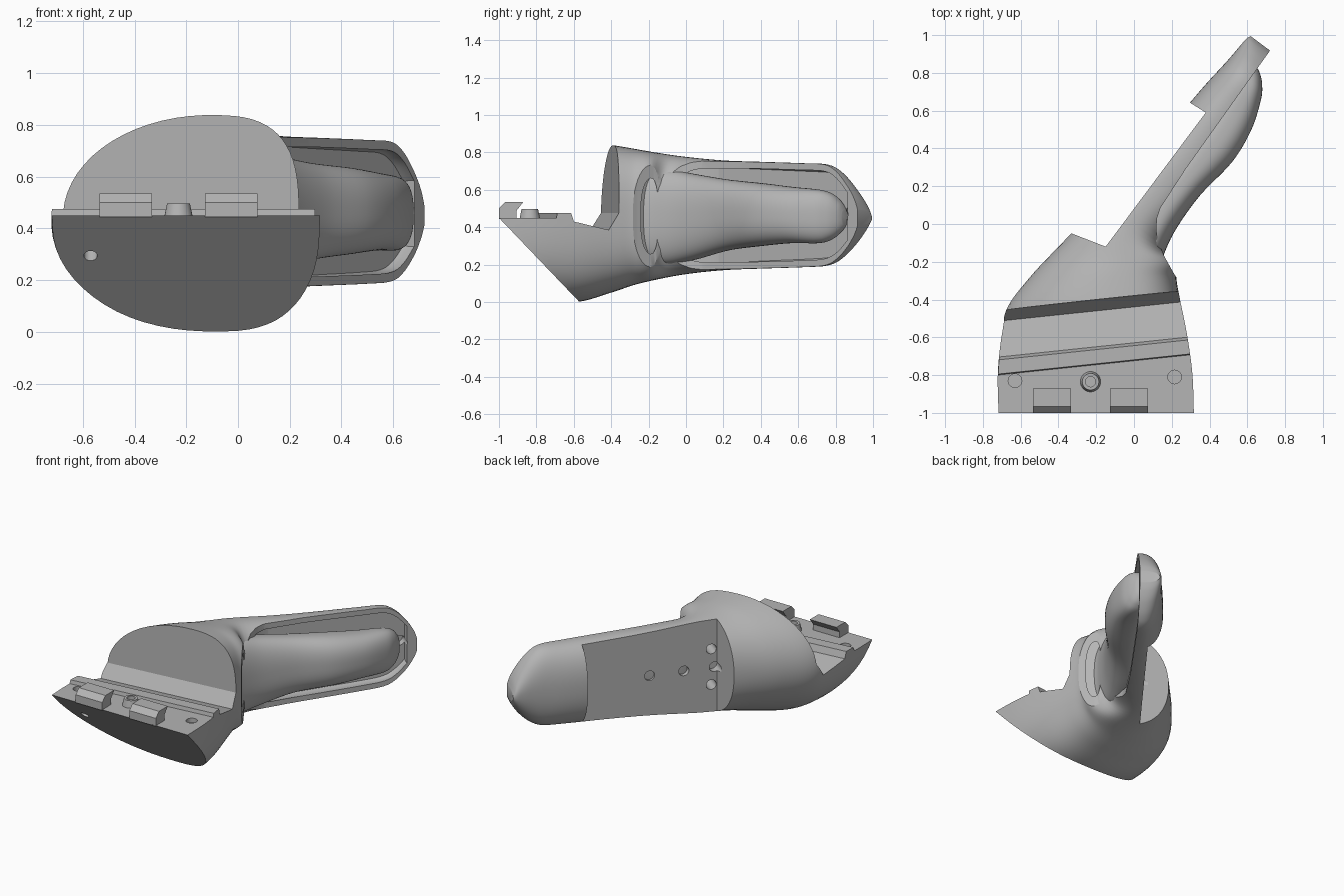
import bpy, bmesh, math
from mathutils import Vector, Matrix

if "Cube" in bpy.data.objects:
    bpy.data.objects.remove(bpy.data.objects["Cube"])

grey = bpy.data.materials.new("plain grey")
grey.use_nodes = True
COLOUR = (0.46, 0.46, 0.46, 1)
grey.diffuse_color = COLOUR
grey.node_tree.nodes["Principled BSDF"].inputs["Base Color"].default_value = COLOUR

# Handle axis and the direction the grip faces, seen from above
U = Vector((0.598, 0.801))
N = Vector((0.801, -0.598))


def st(s, t):
    return U * s + N * t


def finish(name, bm):
    bmesh.ops.recalc_face_normals(bm, faces=bm.faces)
    mesh = bpy.data.meshes.new(name)
    bm.to_mesh(mesh)
    bm.free()
    mesh.materials.append(grey)
    ob = bpy.data.objects.new(name, mesh)
    bpy.context.collection.objects.link(ob)
    return ob


def catmull(a, b, c, d, t):
    return [0.5 * (2 * q + (r - p) * t + (2 * p - 5 * q + 4 * r - s) * t * t
                   + (3 * q - p - 3 * r + s) * t ** 3) for p, q, r, s in zip(a, b, c, d)]


def loft(name, rows, steps=6, sides=64):
    """Rows: left xy, right xy, bottom, top, apex fraction, left and right roundness."""
    rows = [(*l, *r, *rest) for l, r, *rest in rows]
    last = len(rows) - 1
    dense = [catmull(rows[max(i - 1, 0)], rows[i], rows[i + 1], rows[min(i + 2, last)], k / steps)
             for i in range(last) for k in range(steps)] + [rows[-1]]
    bm = bmesh.new()
    rings = []
    for lx, ly, rx, ry, zb, zt, f, pl, pr in dense:
        left, right = Vector((lx, ly)), Vector((rx, ry))
        mid = left.lerp(right, f)
        ring = []
        for k in range(sides):
            a = 2 * math.pi * (k + 0.5) / sides
            c, s = math.cos(a), math.sin(a)
            p = pr if c > 0 else pl
            xy = mid + ((right if c > 0 else left) - mid) * abs(c) ** (2 / p)
            z = (zb + zt) / 2 + math.copysign(abs(s) ** (2 / p), s) * (zt - zb) / 2
            ring.append(bm.verts.new((*xy, z)))
        rings.append(ring)
    for a, b in zip(rings, rings[1:]):
        for k in range(sides):
            j = (k + 1) % sides
            bm.faces.new((a[k], a[j], b[j], b[k]))
    bm.faces.new(rings[0])
    bm.faces.new(rings[-1])
    return finish(name, bm)


def prism(name, low, high):
    bm = bmesh.new()
    a = [bm.verts.new(p) for p in low]
    b = [bm.verts.new(p) for p in high]
    bm.faces.new(a)
    bm.faces.new(b)
    for k in range(len(a)):
        j = (k + 1) % len(a)
        bm.faces.new((a[k], a[j], b[j], b[k]))
    return finish(name, bm)


def plan_prism(name, pts):
    return prism(name, [(*p, -0.5) for p in pts], [(*p, 1.5) for p in pts])


def side_prism(name, pts, x0, x1, skew=0.0):
    row = lambda x: [(x, y + skew * (x + 0.2), z) for y, z in pts]
    return prism(name, row(x0), row(x1))


def rod(name, start, end, r0, r1=None):
    start, end = Vector(start), Vector(end)
    d = end - start
    bm = bmesh.new()
    m = Matrix.Translation((start + end) / 2) @ d.to_track_quat("Z", "Y").to_matrix().to_4x4()
    bmesh.ops.create_cone(bm, cap_ends=True, segments=32, radius1=r0, radius2=r1 or r0,
                          depth=d.length, matrix=m)
    return finish(name, bm)


def boolean(ob, cutter, operation="DIFFERENCE"):
    mod = ob.modifiers.new("cut", "BOOLEAN")
    mod.object, mod.operation, mod.solver = cutter, operation, "EXACT"
    bpy.context.view_layer.objects.active = ob
    bpy.ops.object.modifier_apply(modifier="cut")
    bpy.data.objects.remove(cutter)


def smooth(ob, angle=28):
    bpy.ops.object.select_all(action="DESELECT")
    ob.select_set(True)
    bpy.context.view_layer.objects.active = ob
    bpy.ops.object.shade_smooth_by_angle(angle=math.radians(angle))


# Outer form: wide head flowing into the slim handle
head = [((-0.715, -1.05), (0.318, -1.05), 0, 0.87, 0.62, 2.1, 2.8),
        ((-0.722, -0.8), (0.31, -0.8), 0, 0.87, 0.62, 2.1, 2.8),
        ((-0.70, -0.58), (0.28, -0.58), 0.0, 0.865, 0.62, 2.1, 2.8),
        ((-0.67, -0.44), (0.24, -0.38), 0.05, 0.84, 0.62, 2, 2.9),
        ((-0.55, -0.28), (0.225, -0.28), 0.09, 0.82, 0.6, 2, 2.9),
        ((-0.40, -0.12), (0.24, -0.2), 0.118, 0.80, 0.58, 2.1, 2.7)]
handle = [(st(s, a), st(s, b), zb, zt, 0.5, 2.3, 2.3) for s, a, b, zb, zt in (
    (0, -0.205, 0.2, 0.15, 0.775), (0.25, -0.185, 0.2, 0.17, 0.757),
    (0.5, -0.16, 0.2, 0.178, 0.75), (0.8, -0.14, 0.18, 0.186, 0.742),
    (0.95, -0.125, 0.16, 0.195, 0.735), (1.03, -0.118, 0.15, 0.23, 0.695),
    (1.1, -0.114, 0.14, 0.295, 0.62), (1.145, -0.11, 0.13, 0.36, 0.55),
    (1.167, -0.10, 0.12, 0.41, 0.49))]
shell = loft("body_shell", head + handle)

# Skewed mating step with ridge, sloping shelf and end wall
boolean(shell, side_prism("step_cutter", [
    (-1.4, 0.45), (-0.745, 0.45), (-0.74, 0.475), (-0.665, 0.475), (-0.65, 0.43),
    (-0.46, 0.385), (-0.405, 0.475), (-0.395, 1.2), (-1.4, 1.2)], -1.2, 0.9, 0.105))
# Slanted front face
boolean(shell, side_prism("front_cutter", [
    (-1.0096, 0.46), (-1.5, 0.46), (-1.5, -0.3), (-0.283, -0.3)], -1.2, 0.9))
# Flat cover seat on the back of the handle
boolean(shell, plan_prism("seat_cutter", [
    (-0.15, -0.12), (0.38, 0.59), (0.22, 0.69), (-0.1, 0.9), (-0.6, 0.055)]))
# Rim of the grip opening
boolean(shell, plan_prism("rim_cutter", [
    (0.26, -0.34), (0.21, -0.26), (0.16, -0.17), (0.128, -0.09), (0.118, -0.03), (0.122, 0.03),
    (0.14, 0.085), st(0.4, 0.045), st(1.3, 0.025), (1.4, 1.0), (1.4, -0.34)]))


# Recess inside the rim
def inset(row, d):
    l, r, zb, zt, *rest = row
    l, r = Vector(l), Vector(r)
    v = (r - l).normalized() * d
    return (l + v, r - v, zb + d, zt - d, *rest)


recess = loft("recess_cutter", [inset(r, 0.035) for r in (head + handle)[2:-2]])
boolean(recess, plan_prism("depth_cutter", [
    (0.27, -0.37), (0.18, -0.27), (0.10, -0.18), (0.06, -0.09), (0.05, 0.0), (0.062, 0.06),
    st(0.2, -0.02), st(1.3, -0.022), (1.4, 1.0), (1.4, -0.37)]), "INTERSECT")
boolean(shell, recess)

# Screw holes through the seat and the handle end
for s, z, t0, t1 in ((-0.15, 0.575, -0.1, 0.26), (-0.15, 0.33, -0.1, 0.26),
                     (-0.17, 0.45, -0.1, 0.0), (0.03, 0.45, -0.1, 0.0),
                     (0.255, 0.45, -0.1, 0.0), (1.07, 0.47, -0.07, 0.1)):
    boolean(shell, rod("hole_cutter", (*st(s, t0), z), (*st(s, t1), z), 0.033))
# Locating holes on the deck and one in the front face
for x, y in ((-0.63, -0.83), (0.215, -0.81)):
    boolean(shell, rod("hole_cutter", (x, y, 0.42), (x, y, 0.5), 0.036))
boolean(shell, rod("hole_cutter", (-0.57, -0.92, 0.22), (-0.57, -0.79, 0.36), 0.026))
smooth(shell)

# Bulging grip insert
grip = loft("grip_insert", [((-0.02, -0.2), (0.14, -0.24), 0.23, 0.68, 0.5, 2.5, 2.5)] + [
    (st(s, a), st(s, b), zb, zt, 0.5, 2.5, 2.5) for s, a, b, zb, zt in (
        (-0.04, 0.0, 0.225, 0.2, 0.71), (0.11, -0.03, 0.195, 0.225, 0.685),
        (0.33, -0.035, 0.19, 0.275, 0.655), (0.575, -0.035, 0.22, 0.30, 0.635),
        (0.77, -0.035, 0.2, 0.315, 0.615), (0.93, -0.035, 0.145, 0.315, 0.60),
        (1.0, -0.035, 0.10, 0.34, 0.575), (1.04, -0.035, 0.055, 0.38, 0.53),
        (1.055, -0.035, 0.02, 0.41, 0.49))])
smooth(grip, 40)

# Two hook blocks on the front edge
for name, x in (("right_hook", -0.535), ("left_hook", -0.127)):
    side_prism(name, [(-1, 0.445), (-1, 0.5), (-0.965, 0.535), (-0.87, 0.535),
                      (-0.905, 0.49), (-0.905, 0.445)], x, x + 0.202)

# Hollow tapered boss
boss = rod("deck_boss", (-0.23, -0.835, 0.44), (-0.23, -0.835, 0.497), 0.056, 0.044)
boolean(boss, rod("hole_cutter", (-0.23, -0.835, 0.46), (-0.23, -0.835, 0.6), 0.027))
smooth(boss)
